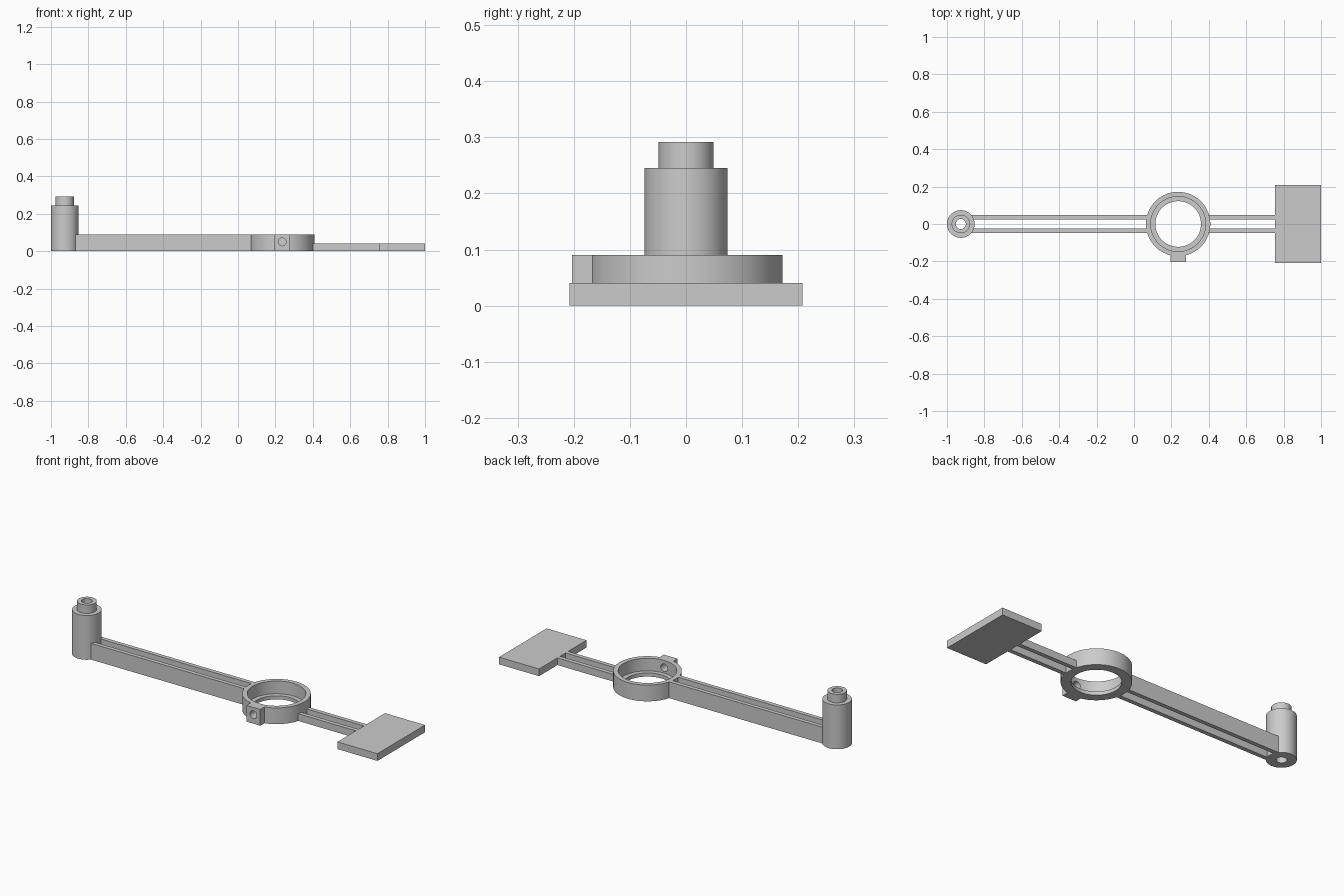
import bpy, bmesh, math
from math import cos, sin, tau

cube = bpy.data.objects.get("Cube")
if cube:
    bpy.data.objects.remove(cube, do_unlink=True)

grey = bpy.data.materials.new("plain grey")
grey.use_nodes = True
COLOUR = (0.6, 0.6, 0.6, 1)
grey.diffuse_color = COLOUR
grey.node_tree.nodes["Principled BSDF"].inputs["Base Color"].default_value = COLOUR

POST_X, RING_X = -0.926, 0.236
ARM_TOP, PLATE_TOP = 0.09, 0.04


def finish(name, bm):
    bmesh.ops.recalc_face_normals(bm, faces=bm.faces)
    mesh = bpy.data.meshes.new(name)
    bm.to_mesh(mesh)
    bm.free()
    mesh.materials.append(grey)
    ob = bpy.data.objects.new(name, mesh)
    bpy.context.collection.objects.link(ob)
    return ob


def box(name, x0, x1, y0, y1, z0, z1):
    bm = bmesh.new()
    bmesh.ops.create_cube(bm, size=1)
    for v in bm.verts:
        v.co.x = x1 if v.co.x > 0 else x0
        v.co.y = y1 if v.co.y > 0 else y0
        v.co.z = z1 if v.co.z > 0 else z0
    return finish(name, bm)


def lathe(name, cx, profile, sides=64):
    """Spin a closed (radius, height) outline around a vertical axis."""
    bm = bmesh.new()
    loops = [[bm.verts.new((cx + r * cos(tau * i / sides), r * sin(tau * i / sides), z))
              for r, z in profile] for i in range(sides)]
    n = len(profile)
    for i in range(sides):
        a, b = loops[i], loops[(i + 1) % sides]
        for j in range(n):
            k = (j + 1) % n
            bm.faces.new((a[j], b[j], b[k], a[k]))
    return finish(name, bm)


def select_only(ob):
    bpy.ops.object.select_all(action='DESELECT')
    ob.select_set(True)
    bpy.context.view_layer.objects.active = ob


# Hollow post with a narrower neck
post = lathe("post", POST_X, [(0.027, 0), (0.074, 0), (0.074, 0.245),
                              (0.049, 0.245), (0.049, 0.292), (0.027, 0.292)])

# Holder ring with a thin ledge inside its lower edge
ring = lathe("ring", RING_X, [(0.122, 0), (0.172, 0), (0.172, ARM_TOP),
                              (0.147, ARM_TOP), (0.147, 0.02), (0.122, 0.02)], 96)

# Screw boss on the front of the ring
boss = box("screw_boss", RING_X - 0.042, RING_X + 0.042, -0.203, -0.156, 0, ARM_TOP)

# Twin rails either side of the ring
for side, s in (("left", 1), ("right", -1)):
    ya, yb = sorted((s * 0.024, s * 0.047))
    box("long_rail_" + side, -0.875, RING_X - 0.16, ya, yb, 0, ARM_TOP)
    box("short_rail_" + side, RING_X + 0.16, 0.757, ya, yb, 0, PLATE_TOP)

# End plate
box("end_plate", 0.755, 1, -0.208, 0.208, 0, PLATE_TOP)

# Screw hole through boss and ring wall
bm = bmesh.new()
bmesh.ops.create_cone(bm, cap_ends=True, segments=32, radius1=0.021, radius2=0.021, depth=0.14)
drill = finish("drill", bm)
drill.rotation_euler.x = math.pi / 2
drill.location = (RING_X, -0.17, 0.05)
drill.hide_render = True
for ob in (ring, boss):
    mod = ob.modifiers.new("screw_hole", 'BOOLEAN')
    mod.operation = 'DIFFERENCE'
    mod.solver = 'EXACT'
    mod.object = drill
    select_only(ob)
    bpy.ops.object.modifier_apply(modifier=mod.name)
bpy.data.objects.remove(drill, do_unlink=True)

# Smooth round walls, sharp rims
for ob in (post, ring, boss):
    select_only(ob)
    bpy.ops.object.shade_smooth_by_angle(angle=math.radians(30))
